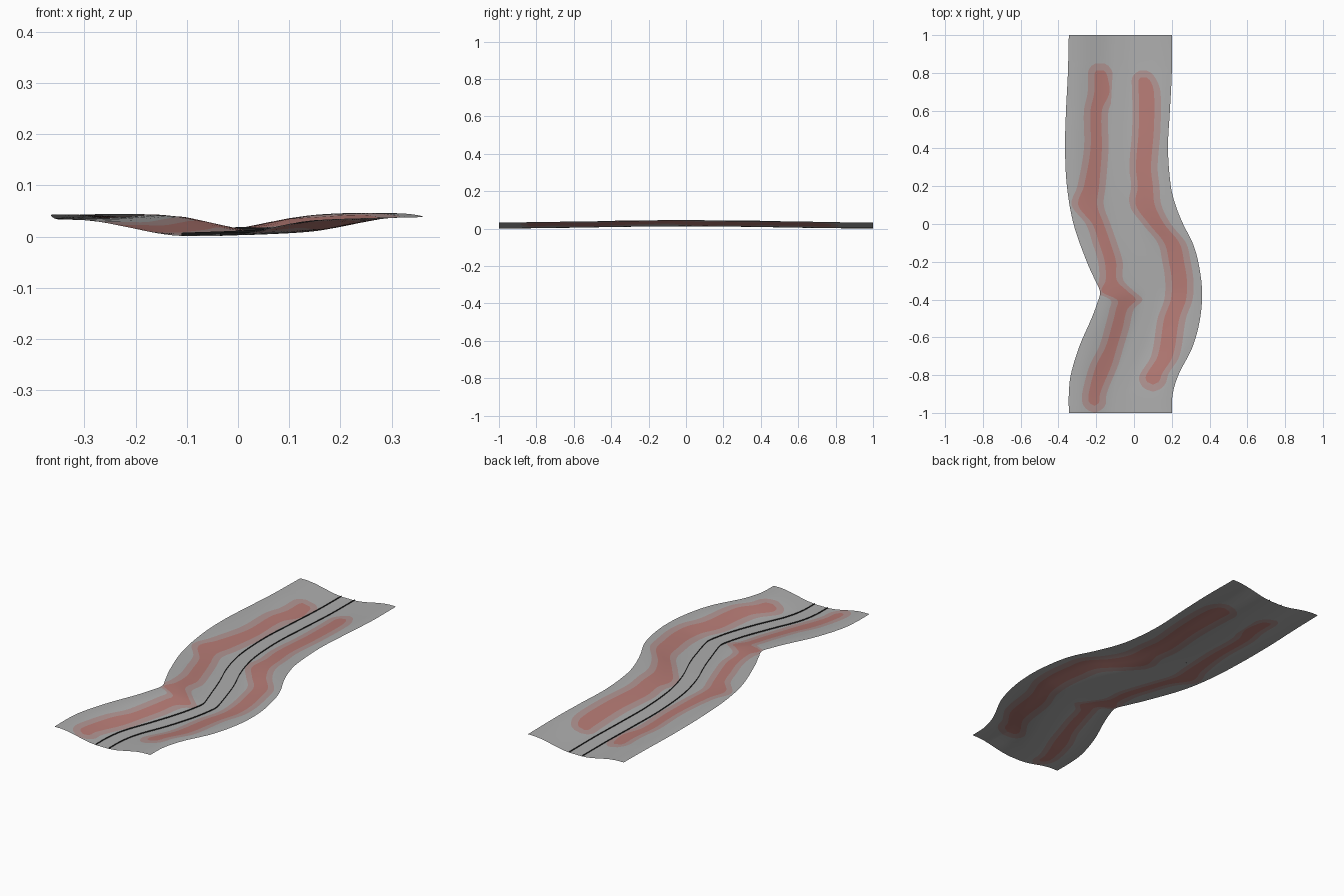
import bpy
import bmesh
import math

cube = bpy.data.objects.get("Cube")
if cube:
    bpy.data.objects.remove(cube, do_unlink=True)


def make_material(name, red, green, blue):
    mat = bpy.data.materials.new(name)
    mat.use_nodes = True
    colour = (red, green, blue, 1)
    mat.diffuse_color = colour
    mat.node_tree.nodes["Principled BSDF"].inputs["Base Color"].default_value = colour
    return mat


grey = make_material("stone grey", .42, .42, .42)
pale_red = make_material("pale red", .44, .3, .29)
deep_red = make_material("deep red", .47, .2, .18)
dark = make_material("dark grey", .03, .03, .03)
GREY, PALE, DEEP = range(3)

# Outline of the ribbon: (y, x) along each side
left_side = [(-1, -.345), (-.9, -.345), (-.8, -.335), (-.65, -.29), (-.5, -.225),
             (-.42, -.195), (-.36, -.18), (-.3, -.205), (-.2, -.25), (0, -.32),
             (.2, -.355), (.4, -.365), (.6, -.36), (.8, -.35), (1, -.345)]
right_side = [(-1, .2), (-.9, .205), (-.8, .235), (-.65, .31), (-.5, .35),
              (-.35, .36), (-.2, .34), (-.1, .31), (0, .26), (.1, .22),
              (.2, .195), (.4, .18), (.6, .19), (.8, .2), (1, .2)]

# Red streaks on the banks: (y, centre x, half width)
left_streak = [(-.96, -.21, .03), (-.9, -.21, .03), (-.75, -.16, .04),
               (-.65, -.12, .03), (-.55, -.09, .03), (-.45, -.065, .03),
               (-.4, -.04, .05), (-.36, -.1, .07), (-.3, -.12, .03),
               (-.2, -.125, .03), (-.1, -.155, .03), (0, -.19, .03),
               (.1, -.245, .05), (.2, -.225, .04), (.4, -.2, .03),
               (.6, -.2, .03), (.7, -.17, .04), (.82, -.18, .03)]
right_streak = [(-.85, .1, .04), (-.8, .105, .04), (-.7, .165, .04),
                (-.5, .2, .04), (-.4, .235, .04), (-.3, .24, .04),
                (-.2, .225, .04), (-.1, .2, .04), (0, .12, .04),
                (.1, .06, .05), (.2, .06, .04), (.3, .05, .04),
                (.5, .065, .04), (.7, .065, .04), (.78, .05, .03)]


def sample(table, y, column=1):
    """Smooth curve through the table, held constant past its ends."""
    last = len(table) - 1
    if y <= table[0][0]:
        return table[0][column]
    if y >= table[last][0]:
        return table[last][column]

    def slope(i):
        a, b = table[max(i - 1, 0)], table[min(i + 1, last)]
        return (b[column] - a[column]) / (b[0] - a[0])

    i = max(k for k in range(last) if table[k][0] <= y)
    p, q = table[i], table[i + 1]
    step = q[0] - p[0]
    t = (y - p[0]) / step
    s = t * t * (3 - 2 * t)
    return (p[column] * (1 - s) + q[column] * s
            + step * t * (1 - t) * ((1 - t) * slope(i) - t * slope(i + 1)))


def streak_bounds(table, y):
    """Outer and inner limits of a streak, with rounded ends."""
    centre = sample(table, y)

    def half(margin):
        radius = sample(table, y, 2) + margin
        inside = min(y - table[0][0], table[-1][0] - y) + margin
        t = min(max(inside / radius, 0), 1)
        return radius * math.sqrt(t * (2 - t))

    core, halo = half(0), half(.035)
    return [centre - halo, centre - core, centre + core, centre + halo]


def height(u, y):
    """Dished section with a slight crest half way along."""
    t = min(max((abs(u) - .1) / .8, 0), 1)
    bank = t * t * (3 - 2 * t)
    bump = .002 * math.sin(9 * y + 2 * u) * math.cos(math.pi * y / 2)
    return .001 + .011 * math.cos(math.pi * y / 2) ** 2 + bank * (.032 + bump)


def make_object(name, bm, materials):
    mesh = bpy.data.meshes.new(name)
    bm.to_mesh(mesh)
    bm.free()
    for mat in materials:
        mesh.materials.append(mat)
    for poly in mesh.polygons:
        poly.use_smooth = True
    obj = bpy.data.objects.new(name, mesh)
    bpy.context.collection.objects.link(obj)
    return obj


ROWS = 160
GAP = .001
SPLITS = [4, 1, 2, 1, 3, 4, 3, 1, 2, 1, 4]   # columns inside each band
CORES, HALOS = (2, 8), (1, 2, 3, 7, 8, 9)

# Ground ribbon, with columns that follow the streak outlines
ground = bmesh.new()
kerbs = {-1: bmesh.new(), 1: bmesh.new()}
previous = None
kerb_previous = {}
for row in range(ROWS + 1):
    y = -1 + 2 * row / ROWS
    lo, hi = sample(left_side, y), sample(right_side, y)
    mid, reach = (lo + hi) / 2, (hi - lo) / 2
    gauge = .137 * reach
    marks = ([lo] + streak_bounds(left_streak, y) + [mid - gauge, mid + gauge]
             + streak_bounds(right_streak, y) + [hi])

    # Keep the columns in order and inside the outline
    for first, end in ((0, 5), (6, 11)):
        for i in range(first + 1, end):
            marks[i] = min(max(marks[i], marks[i - 1] + GAP),
                           marks[end] - GAP * (end - i))

    verts, bands = [], []
    for band, count in enumerate(SPLITS):
        a, b = marks[band], marks[band + 1]
        base = 1 if band < 5 else 7
        colour = GREY
        if band in HALOS and marks[base + 3] - marks[base] > 4 * GAP:
            colour = PALE
        if band in CORES and b - a > 3 * GAP:
            colour = DEEP
        for k in range(count):
            x = a + (b - a) * k / count
            verts.append(ground.verts.new((x, y, height((x - mid) / reach, y))))
            bands.append(colour)
    verts.append(ground.verts.new((hi, y, height(1, y))))
    if previous:
        for i, colour in enumerate(bands):
            face = ground.faces.new((previous[i], previous[i + 1],
                                     verts[i + 1], verts[i]))
            face.material_index = colour
    previous = verts

    # Thin upright kerbs either side of the bed
    for side, bm in kerbs.items():
        z = height(gauge / reach, y)
        pair = [bm.verts.new((mid + side * gauge, y, z + dz)) for dz in (0, .006)]
        if side in kerb_previous:
            old = kerb_previous[side]
            bm.faces.new((old[0], pair[0], pair[1], old[1]))
        kerb_previous[side] = pair

make_object("ground_ribbon", ground, [grey, pale_red, deep_red])
make_object("right_kerb", kerbs[-1], [dark])
make_object("left_kerb", kerbs[1], [dark])
